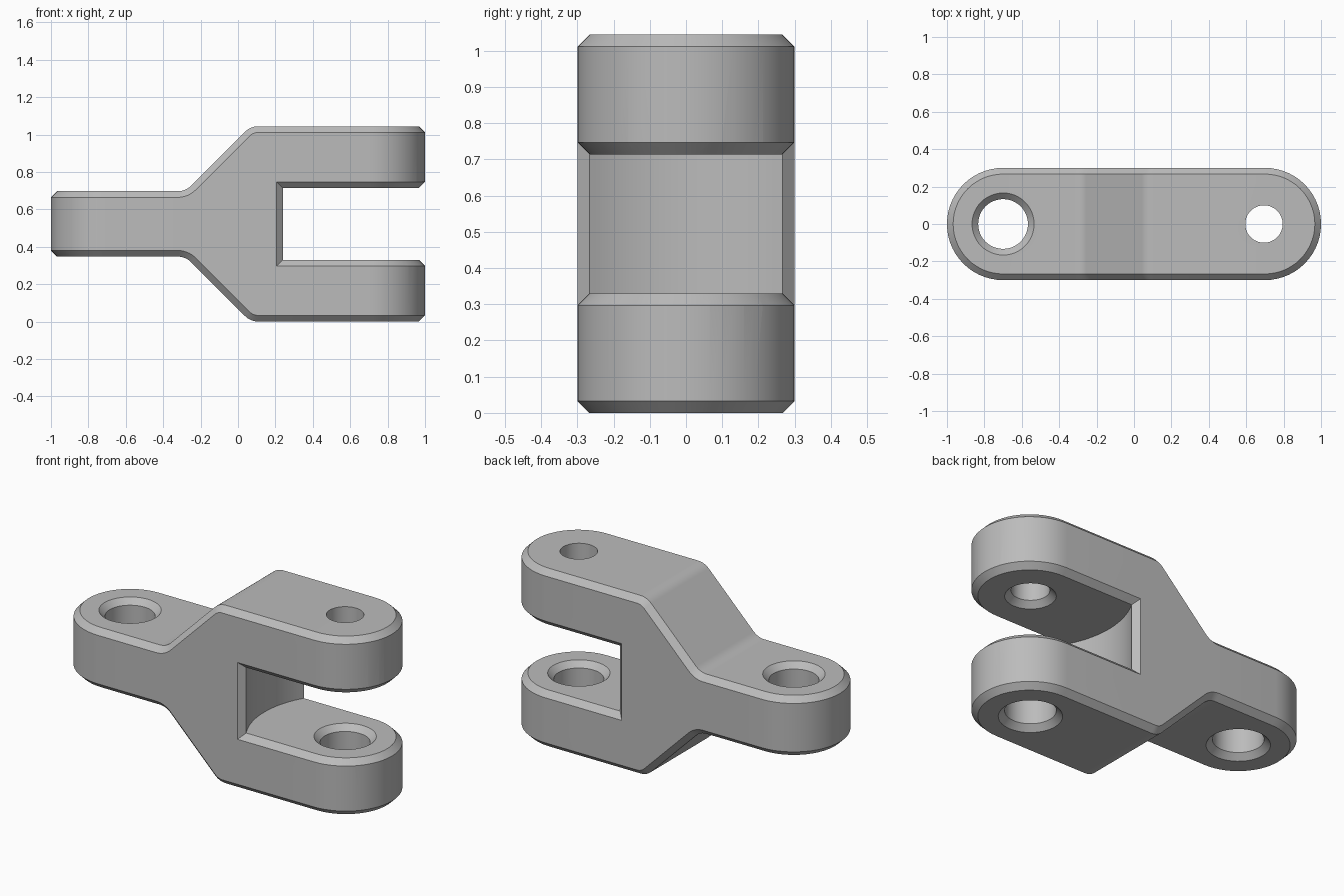
import bpy, bmesh, math

cube = bpy.data.objects.get("Cube")
if cube:
    bpy.data.objects.remove(cube, do_unlink=True)

MID = 0.522        # height of the symmetry plane
ARM, TAB, SLOT = 0.522, 0.175, 0.192   # half heights
W, C, PIN = 0.3, 0.033, 0.7            # half width, chamfer, pin position
WALL = 0.24        # slot back edge
ROUND = 14         # steps per quarter circle

steel = bpy.data.materials.new("grey_steel")
steel.use_nodes = True
grey = (0.5, 0.5, 0.5, 1)
steel.diffuse_color = grey
steel.node_tree.nodes["Principled BSDF"].inputs["Base Color"].default_value = grey


def finish(name, bm):
    bmesh.ops.remove_doubles(bm, verts=bm.verts, dist=1e-5)
    bmesh.ops.recalc_face_normals(bm, faces=bm.faces)
    mesh = bpy.data.meshes.new(name)
    bm.to_mesh(mesh)
    bm.free()
    mesh.materials.append(steel)
    obj = bpy.data.objects.new(name, mesh)
    bpy.context.collection.objects.link(obj)
    return obj


def loft(stations):
    """Skin eight-point sections; each station gives its inner and outer (x, y, half height)."""
    bm = bmesh.new()
    rings = []
    for inner, outer in stations:
        half = [(inner, 1), (outer, 1), (outer, -1), (inner, -1)]
        ring = [(x, -y, MID + s * z) for (x, y, z), s in half]
        ring += [(x, y, MID + s * z) for (x, y, z), s in reversed(half)]
        rings.append([bm.verts.new(p) for p in ring])
    for a, b in zip(rings, rings[1:]):
        for i in range(8):
            j = (i + 1) % 8
            bm.faces.new((a[i], a[j], b[j], b[i]))
    return bm, rings


def round_end(side, r_in, r_out, z_in, z_out):
    """Sections from the widest point of a rounded end to its tip."""
    out = []
    for k in range(ROUND + 1):
        a = math.pi / 2 * k / ROUND
        s, c = math.sin(a) * side, max(math.cos(a), 0)
        c = 0 if k == ROUND else c
        out.append(((side * PIN + r_in * s, r_in * c, z_in),
                    (side * PIN + r_out * s, r_out * c, z_out)))
    return out


# Body: chamfered loft through tab, sloped shoulders and fork block
R = 0.1
T = R * math.tan(math.pi / 8)
bends = []
angles = [math.pi / 4 * k / 8 for k in range(9)]
for a in angles:
    bends.append((-0.28 - T + R * math.sin(a), TAB + R - R * math.cos(a), a))
for a in reversed(angles):
    bends.append((0.067 + T - R * math.sin(a), ARM - R + R * math.cos(a), a))
sections = list(reversed(round_end(-1, W - C, W, TAB, TAB - C)))
sections += [((x, W - C, z), (x + C * math.sin(a), W, z - C * math.cos(a)))
             for x, z, a in bends]
sections += round_end(1, W - C, W, ARM, ARM - C)
body = finish("clevis_body", loft(sections)[0])

# Slot cutter: flared sides make the chamfers, an arc makes the hollow back wall
F = 0.1
start = [((WALL, W - C, SLOT), (WALL - F, W - C + F, SLOT + F))]
bm, rings = loft(start + round_end(1, W - C, W - C + F, SLOT, SLOT + F))
first = rings[0]
bm.faces.new(first[0:4])
bm.faces.new(first[4:8])
radius = math.hypot(PIN - WALL, W - C)
sweep = math.asin((W - C) / radius)
top, low = [first[0]], [first[3]]
for k in range(1, 20):
    a = sweep * (k / 10 - 1)
    x, y = PIN - radius * math.cos(a), radius * math.sin(a)
    top.append(bm.verts.new((x, y, MID + SLOT)))
    low.append(bm.verts.new((x, y, MID - SLOT)))
top.append(first[7])
low.append(first[4])
bm.faces.new(top)
bm.faces.new(low)
for i in range(len(top) - 1):
    bm.faces.new((top[i], top[i + 1], low[i + 1], low[i]))
cutters = [finish("slot_cutter", bm)]


def hole_cutter(name, x, profile):
    """Turned cutter from (radius, z) pairs."""
    bm = bmesh.new()
    n = 48
    rings = [[bm.verts.new((x + r * math.cos(math.tau * i / n),
                            r * math.sin(math.tau * i / n), z)) for i in range(n)]
             for r, z in profile]
    for a, b in zip(rings, rings[1:]):
        for i in range(n):
            j = (i + 1) % n
            bm.faces.new((a[i], a[j], b[j], b[i]))
    bm.faces.new(rings[0])
    bm.faces.new(rings[-1])
    cutters.append(finish(name, bm))


def countersunk(r, z0, z1):
    return [(r + 2 * C, z0 - C), (r, z0 + C), (r, z1 - C), (r + 2 * C, z1 + C)]


# Pin holes
BIG, SMALL = 0.133, 0.1
hole_cutter("tab_hole_cutter", -PIN, countersunk(BIG, MID - TAB, MID + TAB))
hole_cutter("lower_hole_cutter", PIN - 0.005, countersunk(BIG, MID - ARM, MID - SLOT))
hole_cutter("upper_hole_cutter", PIN - 0.005,
            countersunk(SMALL, MID + SLOT, MID + ARM)[:2] + [(SMALL, MID + ARM + C)])

# Cut the slot and holes, then shade
bpy.ops.object.select_all(action="DESELECT")
bpy.context.view_layer.objects.active = body
body.select_set(True)
for cutter in cutters:
    cutter.hide_render = True
    mod = body.modifiers.new(cutter.name, "BOOLEAN")
    mod.operation = "DIFFERENCE"
    mod.solver = "EXACT"
    mod.object = cutter
    bpy.ops.object.modifier_apply(modifier=mod.name)
    bpy.data.objects.remove(cutter, do_unlink=True)
bpy.ops.object.shade_smooth_by_angle(angle=math.radians(25))
